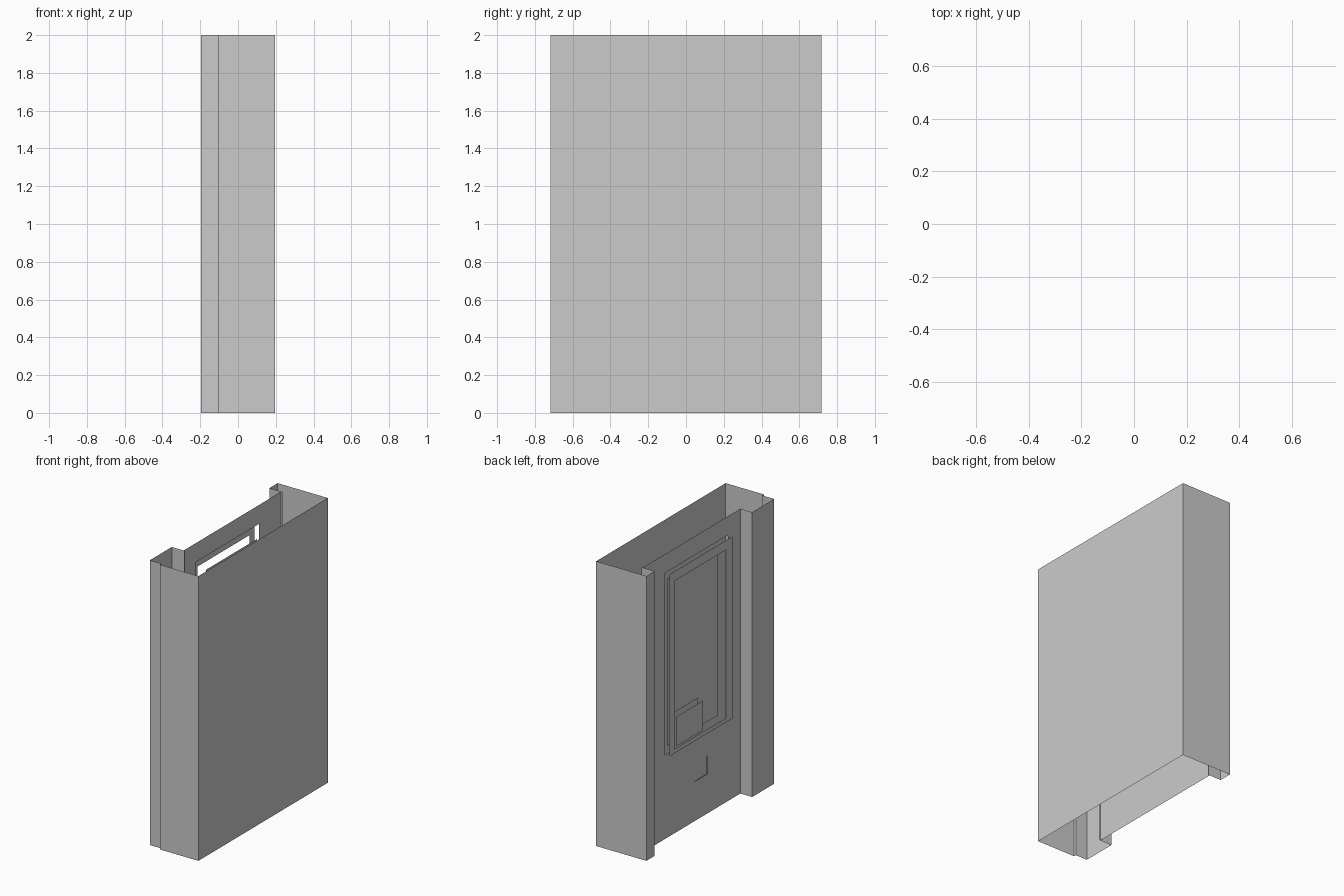
import bpy, bmesh

if "Cube" in bpy.data.objects:
    bpy.data.objects.remove(bpy.data.objects["Cube"])

H = 2.0


def finish(name, bm):
    mesh = bpy.data.meshes.new(name)
    bm.to_mesh(mesh)
    bm.free()
    obj = bpy.data.objects.new(name, mesh)
    bpy.context.collection.objects.link(obj)
    return obj


def wall(name, path):
    """Upright thin sheet that follows an (x, y) path."""
    bm = bmesh.new()
    low = [bm.verts.new((x, y, 0)) for x, y in path]
    high = [bm.verts.new((x, y, H)) for x, y in path]
    for i in range(len(path) - 1):
        bm.faces.new((low[i], low[i + 1], high[i + 1], high[i]))
    return finish(name, bm)


def sheet(name, x, rect, holes=()):
    """Flat sheet facing -x; rect and holes are (y0, y1, z0, z1)."""
    rects = [rect, *holes]
    ys = sorted({v for r in rects for v in r[:2]})
    zs = sorted({v for r in rects for v in r[2:]})
    bm = bmesh.new()
    grid = [[bm.verts.new((x, y, z)) for z in zs] for y in ys]
    for i in range(len(ys) - 1):
        for j in range(len(zs) - 1):
            cy, cz = (ys[i] + ys[i + 1]) / 2, (zs[j] + zs[j + 1]) / 2
            if any(a < cy < b and c < cz < d for a, b, c, d in holes):
                continue
            bm.faces.new((grid[i][j], grid[i][j + 1],
                          grid[i + 1][j + 1], grid[i + 1][j]))
    loose = [v for v in bm.verts if not v.link_faces]
    bmesh.ops.delete(bm, geom=loose, context='VERTS')
    # merge the coplanar cells back into large flat faces
    bmesh.ops.dissolve_limit(bm, angle_limit=0.01, verts=bm.verts[:], edges=bm.edges[:])
    return finish(name, bm)


# Outer shell: back sheet, two sides and both posts with their returns
wall("cabinet_shell", [(-.097, -.456), (-.195, -.456), (-.195, -.70), (-.103, -.70),
                       (-.103, -.718), (.195, -.718), (.195, .718), (-.195, .718),
                       (-.195, .627), (-.095, .627)])

# Recessed panel with a large window and a small slot
window = (-.32, .382, .59, 1.867)
slot = (-.09, .054, .277, .403)
sheet("recessed_panel", -.103, (-.456, .627, 0, H), [window, slot])
sheet("slot_cover", -.101, slot)

# Raised frame in front of the window
sheet("raised_frame", -.138, window, [(-.25, .325, .62, 1.80)])

# Inset display with a notched corner, and the small plate in front of the notch
notch = (-.025, .265, .62, .825)
sheet("inset_display", -.072, (-.253, .315, .62, 1.795), [notch])
sheet("corner_plate", -.11, (-.025, .265, .61, .817))
